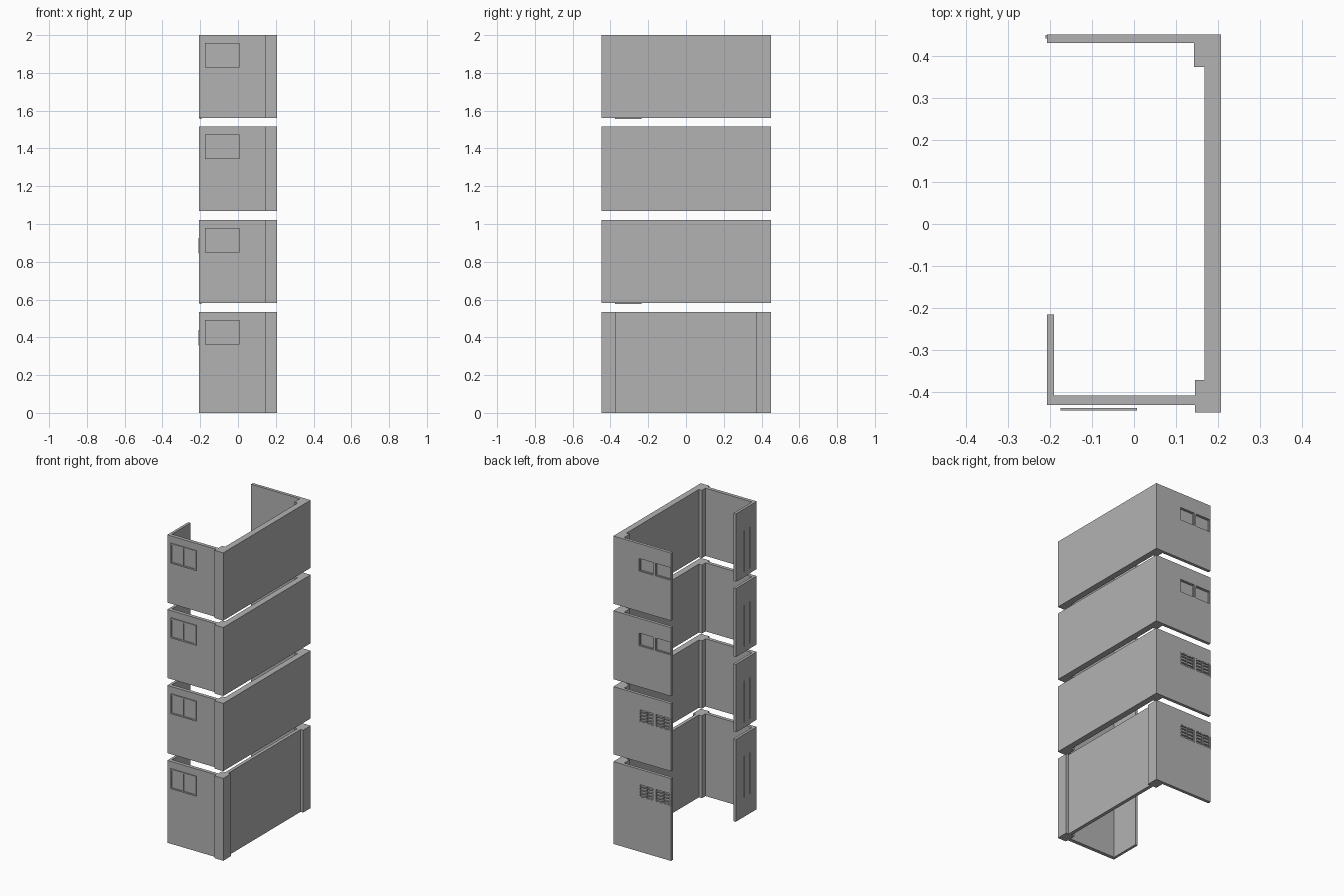
import bpy, bmesh

cube = bpy.data.objects.get("Cube")
if cube:
    bpy.data.objects.remove(cube, do_unlink=True)

grey = bpy.data.materials.new("plain_grey")
grey.use_nodes = True
grey.diffuse_color = (0.45, 0.45, 0.45, 1)
bsdf = next(n for n in grey.node_tree.nodes if n.type == "BSDF_PRINCIPLED")
bsdf.inputs["Base Color"].default_value = (0.45, 0.45, 0.45, 1)


def finish(name, bm):
    bmesh.ops.recalc_face_normals(bm, faces=bm.faces)
    mesh = bpy.data.meshes.new(name)
    bm.to_mesh(mesh)
    bm.free()
    mesh.materials.append(grey)
    ob = bpy.data.objects.new(name, mesh)
    bpy.context.collection.objects.link(ob)
    return ob


def boxes(name, ranges):
    """One object from boxes given as (x0, x1, y0, y1, z0, z1)."""
    bm = bmesh.new()
    for x0, x1, y0, y1, z0, z1 in ranges:
        verts = bmesh.ops.create_cube(bm, size=1)["verts"]
        bmesh.ops.scale(bm, vec=(x1 - x0, y1 - y0, z1 - z0), verts=verts)
        bmesh.ops.translate(
            bm, vec=((x0 + x1) / 2, (y0 + y1) / 2, (z0 + z1) / 2), verts=verts)
    return finish(name, bm)


def extrude_plan(name, plan, z0, z1):
    bm = bmesh.new()
    face = bm.faces.new([bm.verts.new((x, y, z0)) for x, y in plan])
    new = bmesh.ops.extrude_face_region(bm, geom=[face])["geom"]
    top = [g for g in new if isinstance(g, bmesh.types.BMVert)]
    bmesh.ops.translate(bm, vec=(0, 0, z1 - z0), verts=top)
    return finish(name, bm)


def cut(ob, ranges):
    cutter = boxes("cutter", ranges)
    cutter.hide_render = True
    mod = ob.modifiers.new("openings", "BOOLEAN")
    mod.operation = "DIFFERENCE"
    mod.solver = "EXACT"
    mod.object = cutter
    graph = bpy.context.evaluated_depsgraph_get()
    mesh = bpy.data.meshes.new_from_object(ob.evaluated_get(graph))
    ob.modifiers.clear()
    ob.data = mesh
    bpy.data.objects.remove(cutter, do_unlink=True)


def frame(x0, x1, y0, y1, z0, z1, t):
    """Four bars around a rectangular opening."""
    return [(x0, x1, y0, y1, z0, z0 + t), (x0, x1, y0, y1, z1 - t, z1),
            (x0, x0 + t, y0, y1, z0 + t, z1 - t),
            (x1 - t, x1, y0, y1, z0 + t, z1 - t)]


L, R = -0.207, 0.207       # outer x limits
F, B = -0.447, 0.45        # outer y limits
storeys = [(0, 0.535), (0.582, 1.022), (1.07, 1.515), (1.56, 2.0)]

for i, (z0, z1) in enumerate(storeys):
    tag = f"_{i + 1}"

    # Side wall with a column at each end, recessed on the ground storey
    outer = [(R, B), (R, F)]
    if i == 0:
        s = R - 0.018
        outer = [(R, B), (R, 0.373), (s, 0.373), (s, -0.37), (R, -0.37), (R, F)]
    inner = [(0.145, F), (0.145, -0.37), (0.167, -0.37),
             (0.167, 0.373), (0.143, 0.373), (0.143, B)]
    extrude_plan("side_wall" + tag, outer + inner, z0, z1)

    # Front wall
    boxes("front_wall" + tag, [(L, 0.145, -0.43, -0.407, z0, z1)])

    # Short partition with shallow door grooves
    part = boxes("partition" + tag, [(L, -0.19, -0.407, -0.215, z0, z1)])
    cut(part, [(L - 0.01, L + 0.005, y - 0.003, y + 0.003, z1 - 0.41, z1 - 0.14)
               for y in (-0.303, -0.36)])
    if i in (1, 3):
        boxes("door_sill" + tag,
              [(L + 0.002, -0.192, -0.375, -0.235, z0 - 0.005, z0)])

    # Back wall with a pair of recessed window openings
    w0, w1 = z1 - 0.178, z1 - 0.095
    panes = [(-0.203, -0.095), (-0.083, 0.022)]
    back = boxes("back_wall" + tag, [(L, 0.143, 0.43, B, z0, z1)])
    cut(back, [(a, b, B - 0.012, B + 0.01, w0, w1) for a, b in panes])
    if i < 2:
        bars = []
        for a, b in panes:
            bars += frame(a, b, 0.44, 0.449, w0, w1, 0.005)
            for k in (1, 2, 3):
                z = w0 + (w1 - w0) * k / 4
                bars.append((a, b, 0.441, 0.448, z - 0.003, z + 0.003))
            m = (a + b) / 2
            bars.append((m - 0.003, m + 0.003, 0.44, 0.449, w0, w1))
        bars.append((-0.21, -0.203, 0.441, 0.449, w0, w1))
        boxes("back_grille" + tag, bars)
    else:
        boxes("back_window_frame" + tag,
              [r for a, b in panes
               for r in frame(a, b, 0.438, 0.445, w0, w1, 0.004)])

    # Front sliding window standing just off the wall
    a, b, v0, v1 = -0.175, 0.007, z1 - 0.172, z1 - 0.042
    m = (a + b) / 2
    boxes("front_window_frame" + tag,
          frame(a, b, -0.443, -0.437, v0, v1, 0.009)
          + [(m - 0.004, m + 0.004, -0.443, -0.437, v0 + 0.009, v1 - 0.009)])
    boxes("front_window_pane" + tag,
          [(a + 0.009, b - 0.009, -0.439, -0.437, v0 + 0.009, v1 - 0.009)])
